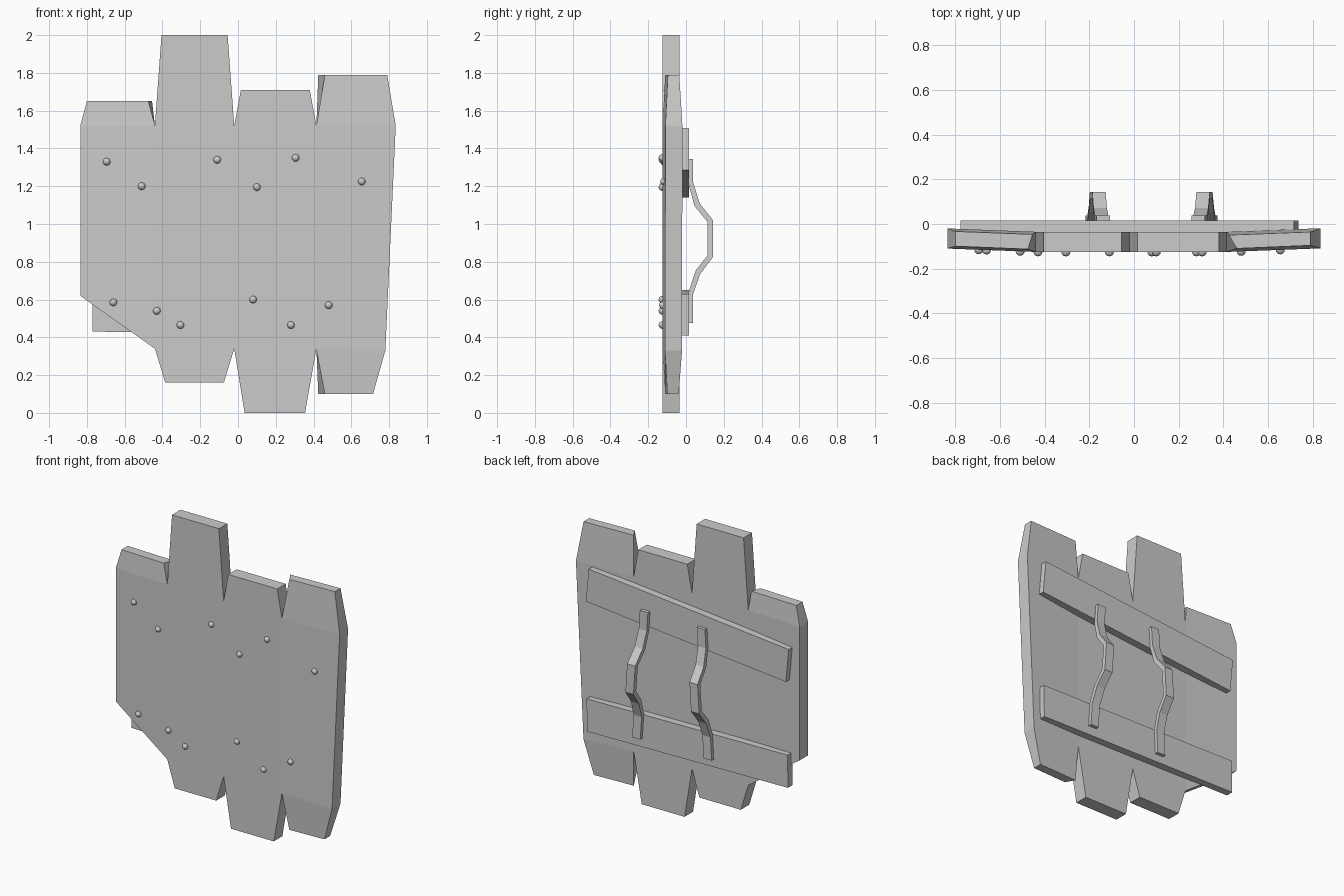
import bpy, bmesh, math
from mathutils import Matrix, Vector

cube = bpy.data.objects.get("Cube")
if cube:
    bpy.data.objects.remove(cube)

grey = bpy.data.materials.new("plain grey")
grey.use_nodes = True
GREY = (0.6, 0.6, 0.6, 1)
grey.diffuse_color = GREY
grey.node_tree.nodes["Principled BSDF"].inputs["Base Color"].default_value = GREY

FRONT, BACK = -0.125, -0.035
SEAMS = (-0.44, -0.02, 0.415)


def finish(name, bm):
    bmesh.ops.recalc_face_normals(bm, faces=bm.faces)
    mesh = bpy.data.meshes.new(name)
    bm.to_mesh(mesh)
    bm.free()
    mesh.materials.append(grey)
    obj = bpy.data.objects.new(name, mesh)
    bpy.context.collection.objects.link(obj)
    return obj


def sweep(x):
    """Outer planks lean slightly backwards."""
    return 0.038 * max(0, SEAMS[0] - x, x - SEAMS[2])


def add_plank(bm, rows, left_joined, right_joined):
    """Loft rows of (left x, left z, right x, right z, taper, left slant, right slant)."""
    rings = []
    for xl, zl, xr, zr, taper, sl, sr in rows:
        f, b = FRONT + taper, BACK - taper
        pts = ((xl + sl, f + sweep(xl), zl), (xr - sr, f + sweep(xr), zr),
               (xr, b + sweep(xr), zr), (xl, b + sweep(xl), zl))
        rings.append([bm.verts.new(p) for p in pts])
    bm.faces.new(rings[0])
    bm.faces.new(rings[-1])
    body = len(rows) - 3
    for i, (lo, hi) in enumerate(zip(rings, rings[1:])):
        for k in range(4):
            joined = (k == 1 and right_joined) or (k == 3 and left_joined)
            if i == body and joined:
                continue
            n = (k + 1) % 4
            bm.faces.new((lo[k], lo[n], hi[n], hi[k]))


# Shield board: four planks joined along their seams
a, b, c = SEAMS
bm = bmesh.new()
add_plank(bm, [(-0.835, 0.62, a, 0.34, 0, 0, 0),
               (-0.835, 1.52, a, 1.52, 0, 0, 0),
               (-0.80, 1.65, -0.455, 1.65, 0.012, 0, 0.02)], False, True)
add_plank(bm, [(-0.385, 0.16, -0.075, 0.16, 0, 0, 0),
               (a, 0.34, b, 0.34, 0, 0, 0),
               (a, 1.52, b, 1.52, 0, 0, 0),
               (-0.405, 2.0, -0.055, 2.0, 0, 0, 0)], True, True)
add_plank(bm, [(0.035, 0, 0.355, 0, 0, 0, 0),
               (b, 0.34, c, 0.34, 0, 0, 0),
               (b, 1.52, c, 1.52, 0, 0, 0),
               (0.015, 1.71, 0.38, 1.71, 0, 0, 0)], True, True)
add_plank(bm, [(0.425, 0.10, 0.715, 0.10, 0.015, 0.035, 0),
               (c, 0.34, 0.78, 0.33, 0, 0, 0),
               (c, 1.52, 0.835, 1.52, 0, 0, 0),
               (0.425, 1.79, 0.79, 1.79, 0.015, 0.035, 0)], True, False)
bmesh.ops.remove_doubles(bm, verts=bm.verts, dist=0.0005)
finish("shield_planks", bm)


# Cross battens on the back
def batten(name, centre_z, height, angle):
    bm = bmesh.new()
    bmesh.ops.create_cube(bm, size=1, matrix=Matrix.Diagonal((1.5, 0.05, height, 1)))
    obj = finish(name, bm)
    obj.location = (-0.02, -0.01, centre_z)
    obj.rotation_euler.y = -math.radians(angle)


batten("upper_batten", 1.325, 0.225, 5.5)
batten("lower_batten", 0.53, 0.22, -0.8)

# Bent strap handles, extruded from a side profile of (y, z)
OUTER = [(0.038, 1.345), (0.038, 1.22), (0.072, 1.11), (0.143, 1.02),
         (0.143, 0.825), (0.075, 0.735), (0.038, 0.63), (0.038, 0.475)]
INNER = [(0.012, 1.345), (0.012, 1.215), (0.045, 1.095), (0.115, 1.01),
         (0.115, 0.835), (0.052, 0.755), (0.012, 0.635), (0.012, 0.475)]


def handle(name, top_x, bottom_x):
    bm = bmesh.new()
    rings = []
    for (yo, z), (yi, zi) in zip(OUTER, INNER):
        x = bottom_x + (top_x - bottom_x) * (z - 0.475) / 0.87
        pts = ((x - 0.03, yi, zi), (x + 0.03, yi, zi), (x + 0.03, yo, z), (x - 0.03, yo, z))
        rings.append([bm.verts.new(p) for p in pts])
    for lo, hi in zip(rings, rings[1:]):
        for k in range(4):
            n = (k + 1) % 4
            bm.faces.new((lo[k], lo[n], hi[n], hi[k]))
    bm.faces.new(rings[0])
    bm.faces.new(rings[-1])
    finish(name, bm)


handle("left_handle", 0.288, 0.345)
handle("right_handle", -0.138, -0.188)

# Round nail heads on the front
NAILS = [(-0.695, 1.33), (-0.51, 1.2), (-0.11, 1.34), (0.1, 1.195), (0.305, 1.35),
         (0.655, 1.225), (-0.66, 0.585), (-0.43, 0.54), (-0.305, 0.465),
         (0.08, 0.6), (0.28, 0.465), (0.48, 0.57)]
bm = bmesh.new()
for x, z in NAILS:
    spot = Matrix.Translation(Vector((x, FRONT + sweep(x), z)))
    turn = Matrix.Rotation(math.pi / 2, 4, "X")
    bmesh.ops.create_uvsphere(bm, u_segments=12, v_segments=8, radius=0.02, matrix=spot @ turn)
finish("nail_heads", bm)
